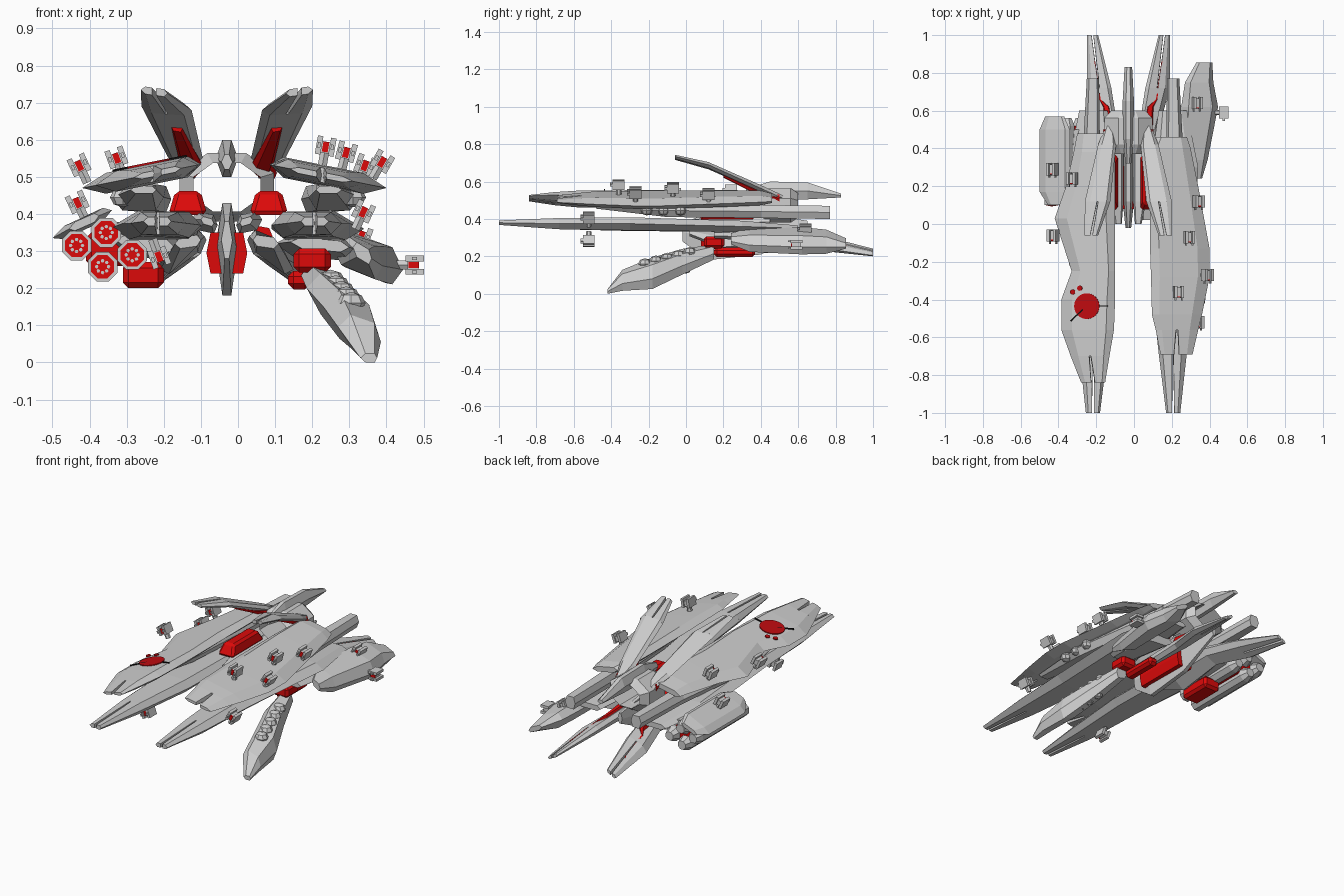
import bpy, bmesh, math
from mathutils import Matrix, Vector

def material(name, col):
    m = bpy.data.materials.new(name)
    m.diffuse_color = (*col, 1)
    return m

GREY = material("hull grey", (0.62, 0.62, 0.62))
RED = material("bright red", (0.72, 0.003, 0.003))
DARKRED = material("deep red", (0.52, 0.003, 0.005))
BLACK = material("black", (0.005, 0.005, 0.005))
CX = -0.03          # centre plane of the ship

def finish(name, bm, *mats):
    bmesh.ops.recalc_face_normals(bm, faces=bm.faces)
    me = bpy.data.meshes.new(name)
    bm.to_mesh(me)
    bm.free()
    for m in mats:
        me.materials.append(m)
    ob = bpy.data.objects.new(name, me)
    bpy.context.collection.objects.link(ob)
    return ob

def skin(bm, stations, a, b, flip):
    """Bridge six-sided sections; station = y, x left, x right, z left, z right, half thickness."""
    rings = []
    for y, xl, xr, zl, zr, t in stations:
        mix = lambda k, d: (xl + (xr - xl) * k, y, zl + (zr - zl) * k + d)
        pts = [mix(0, 0), mix(a, t), mix(b, t), mix(1, 0), mix(b, -t), mix(a, -t)]
        if flip is not None:
            pts = [(2 * flip - p[0], p[1], p[2]) for p in pts]
        rings.append([bm.verts.new(p) for p in pts])
    for r, s in zip(rings, rings[1:]):
        for i in range(6):
            bm.faces.new((r[i], r[(i + 1) % 6], s[(i + 1) % 6], s[i]))
    bm.faces.new(rings[0])
    bm.faces.new(rings[-1])

def loft(name, stations, mat=GREY, mirror=None, fork=False, a=0.2, b=0.85):
    for flip in ([None] if mirror is None else [None, mirror]):
        bm = bmesh.new()
        skin(bm, stations[:-1] if fork else stations, a, b, flip)
        if fork:            # last segment becomes two flat prongs with a narrow slit
            for side in (0, 1):
                pr = []
                for (y, xl, xr, zl, zr, t), gap in zip(stations[-2:], (0.01, 0.07)):
                    dx, dz = xr - xl, zr - zl
                    k0, k1 = (0.5 + gap, 1) if side else (0, 0.5 - gap)
                    pr.append((y, xl + dx * k0, xl + dx * k1, zl + dz * k0, zl + dz * k1, t))
                skin(bm, pr, *((0.03, 2 * b - 1) if side else (2 * a, 0.97)), flip)
        finish(name + ("" if flip is None else "_right"), bm, mat)

def add_box(bm, c, s, mi=0, rot=Matrix()):
    r = bmesh.ops.create_cube(bm, size=1, matrix=Matrix.Translation(c) @ rot @ Matrix.Diagonal((*s, 1)))
    for f in {f for v in r["verts"] for f in v.link_faces}:
        f.material_index = mi

def add_cyl(bm, c, r, depth, n=8, mi=0, rot=Matrix(), r2=None):
    g = bmesh.ops.create_cone(bm, cap_ends=True, segments=n, radius1=r, radius2=r if r2 is None else r2,
                              depth=depth, matrix=Matrix.Translation(c) @ rot)
    for f in {f for v in g["verts"] for f in v.link_faces}:
        f.material_index = mi

TO_Y = Matrix.Rotation(math.pi / 2, 4, 'X') @ Matrix.Rotation(math.pi / 8, 4, 'Z')

# Upper hulls: slanted planks, higher on the inside
zl = lambda x: 0.47 + (x + 0.42) * 0.2
zr = lambda x: 0.47 + (0.40 - x) * 0.2
left = [(0.48, -0.30, -0.13, 0.015), (0.38, -0.32, -0.10, 0.025), (0.20, -0.36, -0.10, 0.028),
        (0.03, -0.42, -0.10, 0.028), (-0.25, -0.33, -0.10, 0.028), (-0.40, -0.385, -0.10, 0.028),
        (-0.56, -0.385, -0.106, 0.028), (-0.70, -0.335, -0.13, 0.022), (-0.84, -0.28, -0.153, 0.008)]
loft("upper_hull_left", [(y, p, q, zl(p), zl(q), t) for y, p, q, t in left], fork=True)
right = [(0.46, 0.12, 0.28, 0.015), (0.40, 0.09, 0.30, 0.025), (0.20, 0.085, 0.34, 0.028),
         (-0.13, 0.085, 0.40, 0.028), (-0.28, 0.09, 0.40, 0.028), (-0.48, 0.095, 0.36, 0.025),
         (-0.56, 0.115, 0.34, 0.02), (-0.69, 0.14, 0.31, 0.008)]
loft("upper_hull_right", [(y, p, q, zr(p), zr(q), t) for y, p, q, t in right], fork=True, a=0.15, b=0.8)

# Rear keels beneath the upper hulls, and the long lower hulls
loft("keel", [(0.77, -0.25, -0.185, 0.435, 0.435, 0.035), (0.4, -0.27, -0.18, 0.44, 0.44, 0.035),
              (-0.1, -0.34, -0.20, 0.445, 0.445, 0.035), (-0.48, -0.29, -0.22, 0.465, 0.465, 0.01)], mirror=-0.005)
loft("lower_hull", [(0.60, -0.29, -0.14, 0.35, 0.35, 0.015), (0.3, -0.35, -0.10, 0.36, 0.36, 0.03),
                    (-0.3, -0.31, -0.10, 0.375, 0.37, 0.035), (-0.68, -0.29, -0.14, 0.375, 0.375, 0.03),
                    (-1.0, -0.255, -0.18, 0.38, 0.38, 0.012)], mirror=-0.005, fork=True)

# Upper and lower rear fins with red inner strips
loft("upper_fin", [(0.52, -0.15, -0.11, 0.51, 0.51, 0.015), (0.42, -0.19, -0.095, 0.555, 0.55, 0.018),
                   (0.12, -0.26, -0.125, 0.69, 0.68, 0.016), (-0.06, -0.262, -0.19, 0.735, 0.725, 0.01)],
     mirror=CX, fork=True)
loft("upper_fin_strip", [(0.50, -0.165, -0.12, 0.51, 0.51, 0.02), (0.42, -0.155, -0.095, 0.53, 0.53, 0.02),
                         (0.2, -0.18, -0.15, 0.635, 0.63, 0.01)], RED, CX)
loft("lower_fin", [(0.02, -0.17, -0.10, 0.32, 0.33, 0.015), (0.2, -0.21, -0.09, 0.25, 0.34, 0.03),
                   (0.5, -0.19, -0.085, 0.28, 0.33, 0.03), (0.72, -0.25, -0.12, 0.245, 0.295, 0.025),
                   (1.0, -0.25, -0.19, 0.205, 0.235, 0.01)], mirror=CX, fork=True)
loft("lower_fin_strip", [(0.45, -0.155, -0.10, 0.335, 0.345, 0.025), (0.62, -0.165, -0.13, 0.305, 0.32, 0.02),
                         (0.66, -0.185, -0.175, 0.29, 0.295, 0.012), (0.86, -0.215, -0.205, 0.245, 0.25, 0.012)], RED, CX)

# Central spine blades, red core and small side claws
loft("top_spine", [(0.32, -0.045, -0.015, 0.54, 0.54, 0.02), (0.45, -0.06, 0.0, 0.55, 0.55, 0.05),
                   (0.65, -0.06, 0.0, 0.55, 0.55, 0.045), (0.83, -0.05, -0.01, 0.525, 0.525, 0.01)], a=0.3, b=0.7)
loft("lower_spine", [(-0.02, -0.045, -0.015, 0.33, 0.33, 0.05), (0.12, -0.06, 0.0, 0.305, 0.305, 0.125),
                     (0.4, -0.06, 0.0, 0.32, 0.32, 0.11), (0.65, -0.045, -0.015, 0.36, 0.36, 0.03)], a=0.3, b=0.7)
loft("red_core", [(0.08, -0.085, 0.025, 0.295, 0.295, 0.055), (0.40, -0.085, 0.025, 0.295, 0.295, 0.055)],
     RED, a=0.1, b=0.9)
loft("side_claw", [(0.0, -0.10, -0.065, 0.385, 0.375, 0.01), (0.12, -0.125, -0.055, 0.385, 0.37, 0.025),
                   (0.45, -0.12, -0.055, 0.385, 0.37, 0.025)], mirror=CX)

# Eight-sided ring frame
bm = bmesh.new()
loops = []
for r, y in ((0.098, 0.37), (0.138, 0.42), (0.138, 0.56), (0.098, 0.60)):
    loops.append([bm.verts.new((CX + r * math.cos(k * math.pi / 4 + math.pi / 8), y,
                                0.472 + 0.72 * r * math.sin(k * math.pi / 4 + math.pi / 8))) for k in range(8)])
for i in range(4):
    p, q = loops[i], loops[(i + 1) % 4]
    for k in range(8):
        bm.faces.new((p[k], p[(k + 1) % 8], q[(k + 1) % 8], q[k]))
finish("ring_frame", bm, GREY)

# Red engine blocks with tapered, bevelled tops
for n, x in (("left", -0.135), ("right", 0.083)):
    bm = bmesh.new()
    add_box(bm, (x, 0.22, 0.43), (0.105, 0.30, 0.065))
    for v in bm.verts:
        if v.co.z > 0.43:
            v.co.x = x + (v.co.x - x) * 0.65
            v.co.y = 0.22 + (v.co.y - 0.22) * 0.75
    bmesh.ops.bevel(bm, geom=bm.edges[:], offset=0.012, segments=1, affect='EDGES')
    finish("red_engine_" + n, bm, RED)

# Red arm joints
for n, c, s in (("left", (-0.255, 0.27, 0.235), (0.11, 0.20, 0.07)), ("right", (0.20, 0.15, 0.275), (0.10, 0.11, 0.065)),
                ("right_lower", (0.165, 0.26, 0.222), (0.06, 0.22, 0.05)), ("pod", (-0.35, 0.37, 0.305), (0.12, 0.30, 0.09))):
    bm = bmesh.new()
    add_box(bm, c, s)
    bmesh.ops.bevel(bm, geom=bm.edges[:], offset=0.015, segments=1, affect='EDGES')
    finish("red_joint_" + n, bm, RED)

# Left arm and missile pod with armour cowl
loft("left_arm", [(0.18, -0.33, -0.17, 0.33, 0.31, 0.02), (0.27, -0.38, -0.14, 0.35, 0.30, 0.04),
                  (0.50, -0.36, -0.14, 0.35, 0.30, 0.03)])
loft("pod_cowl", [(0.10, -0.455, -0.375, 0.36, 0.395, 0.012), (0.17, -0.50, -0.34, 0.335, 0.41, 0.018),
                  (0.50, -0.50, -0.34, 0.335, 0.41, 0.018), (0.57, -0.47, -0.37, 0.35, 0.39, 0.012)])
for i, (x, z) in enumerate(((-0.435, 0.315), (-0.355, 0.35), (-0.285, 0.29), (-0.365, 0.258))):
    bm = bmesh.new()
    add_cyl(bm, (x, 0.31, z), 0.043, 0.42, rot=TO_Y)
    add_cyl(bm, (x, 0.54, z), 0.026, 0.04, rot=TO_Y, r2=0.043)
    add_cyl(bm, (x, 0.099, z), 0.034, 0.004, mi=1, rot=TO_Y)
    for k in range(8):      # grey ring of small barrels on the red face
        t = k * math.pi / 4
        add_cyl(bm, (x + 0.016 * math.cos(t), 0.096, z + 0.016 * math.sin(t)), 0.005, 0.004, 6, 0, TO_Y)
    add_cyl(bm, (x, 0.095, z), 0.008, 0.004, mi=1, rot=TO_Y)
    finish("missile_tube_%d" % i, bm, GREY, RED)

# Right arm shield and the slanted cannon
loft("right_arm", [(0.24, 0.31, 0.36, 0.31, 0.28, 0.02), (0.34, 0.25, 0.39, 0.32, 0.26, 0.045),
                   (0.62, 0.25, 0.445, 0.32, 0.25, 0.05), (0.75, 0.27, 0.42, 0.31, 0.25, 0.045),
                   (0.855, 0.33, 0.415, 0.29, 0.25, 0.015)])
loft("right_arm_link", [(0.15, 0.14, 0.30, 0.325, 0.31, 0.015), (0.45, 0.10, 0.34, 0.32, 0.30, 0.03)])
loft("cannon", [(0.15, 0.17, 0.25, 0.235, 0.215, 0.035), (-0.02, 0.185, 0.31, 0.20, 0.15, 0.055),
                (-0.18, 0.23, 0.375, 0.15, 0.08, 0.065), (-0.34, 0.27, 0.385, 0.095, 0.055, 0.045),
                (-0.42, 0.33, 0.375, 0.012, 0.012, 0.012)], a=0.3, b=0.85)

# Rounded cells along the cannon and under the upper hulls
def cells(name, pts, r):
    bm = bmesh.new()
    for p in pts:
        bmesh.ops.create_uvsphere(bm, u_segments=8, v_segments=4, radius=r,
                                  matrix=Matrix.Translation(p) @ Matrix.Diagonal((1.3, 1.2, 1, 1)))
    finish(name, bm, GREY)

cells("cannon_cells", [Vector((0.25, 0.02, 0.22)).lerp(Vector((0.305, -0.22, 0.16)), k / 4) for k in range(5)], 0.03)
cells("cannon_cells_lower", [Vector((0.26, 0.0, 0.13)).lerp(Vector((0.32, -0.24, 0.06)), k / 4) for k in range(5)], 0.022)
for n, x in (("left", -0.31), ("right", 0.31)):
    cells("hull_cells_" + n, [(x, y, 0.445) for y in (-0.21, -0.12, -0.03)], 0.027)

# Painted disc emblem plates on the left hull
tilt = Matrix.Rotation(-math.atan(0.2), 4, 'Y')
top = lambda x, y: (x, y, zl(x) + 0.030)
bm = bmesh.new()
for x, y, r, n in ((-0.25, -0.435, 0.068, 24), (-0.325, -0.36, 0.014, 10), (-0.287, -0.34, 0.014, 10)):
    add_cyl(bm, top(x, y), r, 0.006, n, 0, tilt)
add_box(bm, top(-0.16, -0.435), (0.045, 0.006, 0.006), 1, tilt)
add_box(bm, top(-0.303, -0.483), (0.09, 0.007, 0.006), 1, tilt @ Matrix.Rotation(math.radians(42), 4, 'Z'))
finish("hull_emblem", bm, DARKRED, BLACK)

# Small gun turrets: x, y, z, roll in degrees
turrets = [(-0.425, -0.06, 0.525, -25), (-0.325, 0.24, 0.545, -20), (-0.43, 0.29, 0.425, -25), (-0.215, -0.52, 0.29, 160),
           (0.235, -0.36, 0.575, 10), (0.29, -0.07, 0.56, 15), (0.385, -0.27, 0.535, 30), (0.34, 0.12, 0.525, 20),
           (0.335, -0.52, 0.40, 25), (0.33, 0.64, 0.335, 20), (0.468, 0.59, 0.262, 90)]
for i, (x, y, z, roll) in enumerate(turrets):
    bm = bmesh.new()
    add_cyl(bm, (0, 0, -0.025), 0.014, 0.04, 6)
    add_box(bm, (0, 0, 0.004), (0.03, 0.05, 0.03))
    for s in (-1, 1):
        add_box(bm, (s * 0.018, 0, 0.008), (0.015, 0.064, 0.05))
        add_box(bm, (s * 0.018, -0.035, 0.008), (0.008, 0.02, 0.014))
    add_box(bm, (0, -0.026, 0.006), (0.016, 0.006, 0.028), 1)
    ob = finish("turret_%d" % i, bm, GREY, RED)
    ob.matrix_world = Matrix.Translation((x, y, z)) @ Matrix.Rotation(math.radians(roll), 4, 'Y')
